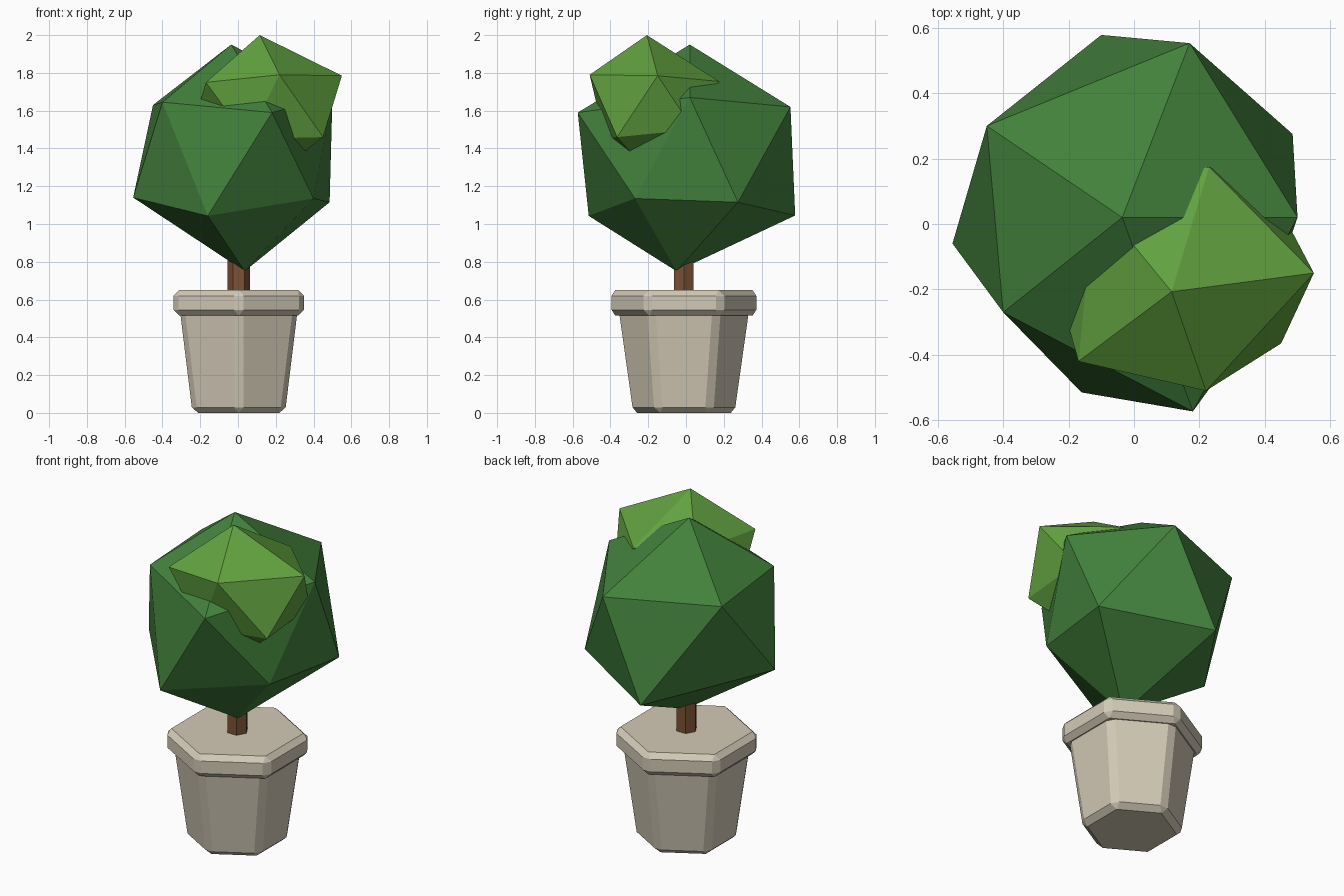
import bpy, bmesh, math

if "Cube" in bpy.data.objects:
    bpy.data.objects.remove(bpy.data.objects["Cube"])

CX, CY = 0.004, -0.011


def paint(obj, name, color):
    mat = bpy.data.materials.get(name) or bpy.data.materials.new(name)
    mat.diffuse_color = (*color, 1)
    mat.use_nodes = True
    mat.node_tree.nodes["Principled BSDF"].inputs["Base Color"].default_value = mat.diffuse_color
    obj.data.materials.append(mat)


def hex_part(name, r_bottom, r_top, z0, z1, mat, bevel=0, turn=0):
    """Six-sided tapered block with optional single-segment chamfer."""
    bpy.ops.mesh.primitive_cone_add(
        vertices=6, radius1=r_bottom, radius2=r_top, depth=z1 - z0,
        location=(CX, CY, (z0 + z1) / 2), rotation=(0, 0, turn))
    obj = bpy.context.object
    obj.name = name
    if bevel:
        mod = obj.modifiers.new("chamfer", "BEVEL")
        mod.width = bevel
        mod.segments = 1
    paint(obj, *mat)
    return obj


def foliage(name, bottom, lower, upper, top, mat):
    """Irregular icosahedron: two five-point rings between two poles."""
    bm = bmesh.new()
    for p in [bottom, *lower, *upper, top]:
        bm.verts.new(p)
    bmesh.ops.convex_hull(bm, input=bm.verts)
    bmesh.ops.recalc_face_normals(bm, faces=bm.faces)
    mesh = bpy.data.meshes.new(name)
    bm.to_mesh(mesh)
    bm.free()
    obj = bpy.data.objects.new(name, mesh)
    bpy.context.collection.objects.link(obj)
    paint(obj, *mat)
    return obj


STONE = ("stone", (0.65, 0.59, 0.47))
BARK = ("bark", (0.20, 0.085, 0.035))
DARK = ("dark_leaf", (0.055, 0.22, 0.045))
LIGHT = ("light_leaf", (0.12, 0.36, 0.05))

# Pot and trunk
hex_part("pot_body", 0.283, 0.362, 0.0, 0.56, STONE, bevel=0.03)
hex_part("pot_rim", 0.398, 0.398, 0.515, 0.65, STONE, bevel=0.03)
hex_part("trunk", 0.06, 0.06, 0.6, 1.1, BARK, turn=math.radians(30))

# Main crown
foliage("main_foliage", (0.035, -0.05, 0.75),
        [(0.40, -0.27, 1.135), (-0.16, -0.515, 1.043), (-0.555, -0.06, 1.14),
         (-0.10, 0.578, 1.045), (0.485, 0.275, 1.115)],
        [(0.18, -0.573, 1.59), (-0.40, -0.27, 1.645), (-0.45, 0.30, 1.63),
         (0.17, 0.553, 1.62), (0.50, 0.02, 1.67)],
        (-0.036, 0.02, 1.95), DARK)

# Smaller lighter clump on the front right shoulder
foliage("side_foliage", (0.17, -0.17, 1.24),
        [(0.45, -0.365, 1.46), (0.05, -0.43, 1.45), (-0.26, -0.10, 1.45),
         (0.05, 0.14, 1.45), (0.45, 0.04, 1.50)],
        [(0.22, -0.51, 1.79), (-0.17, -0.42, 1.75), (-0.12, 0.08, 1.79),
         (0.23, 0.175, 1.755), (0.55, -0.15, 1.785)],
        (0.115, -0.207, 2.0), LIGHT)
